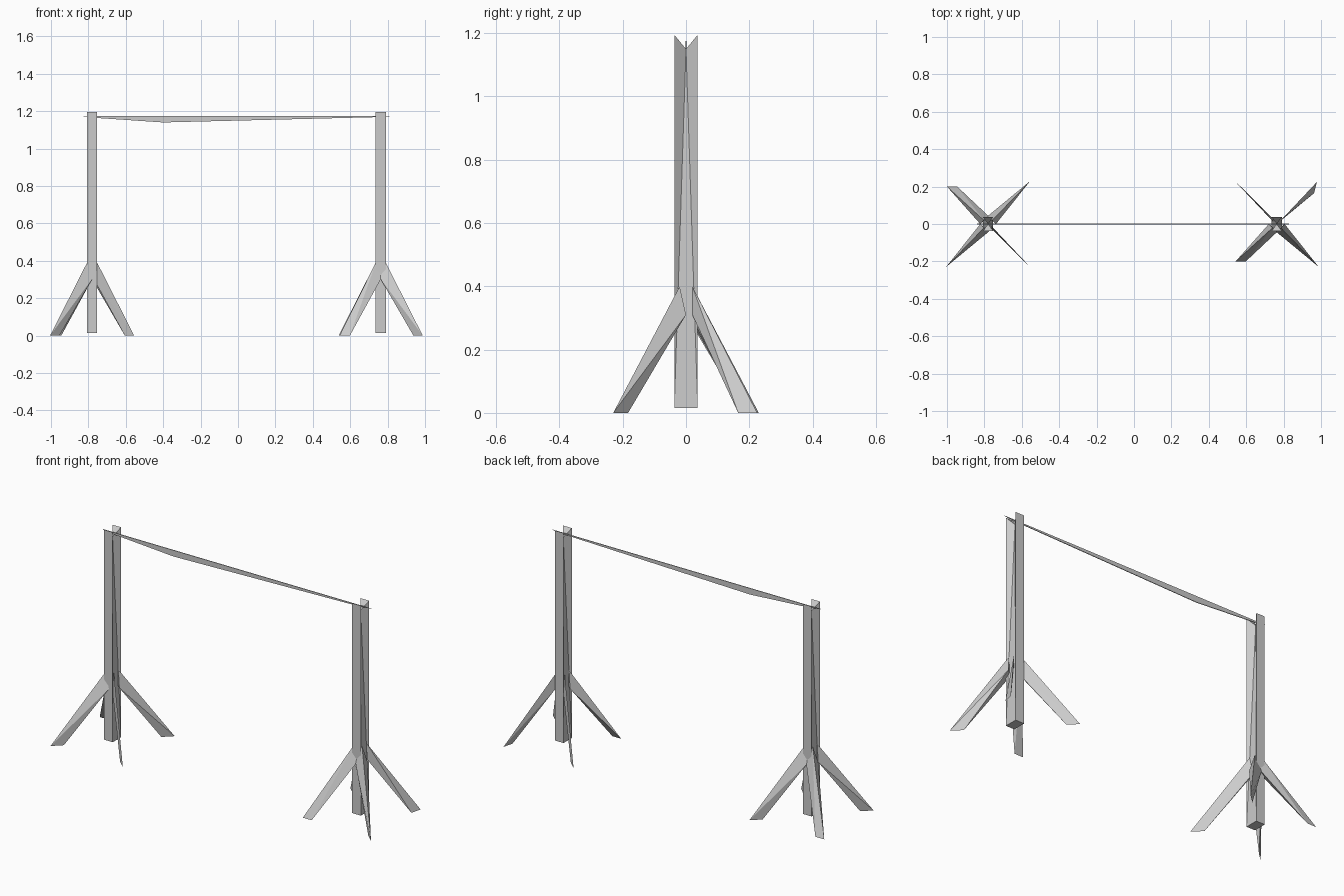
import bpy, bmesh
from mathutils import Vector

cube = bpy.data.objects.get("Cube")
if cube:
    bpy.data.objects.remove(cube, do_unlink=True)

grey = bpy.data.materials.new("light_grey")
grey.use_nodes = True
grey.diffuse_color = (0.6, 0.6, 0.6, 1)
grey.node_tree.nodes["Principled BSDF"].inputs["Base Color"].default_value = (0.6, 0.6, 0.6, 1)


def finish(name, bm):
    bmesh.ops.recalc_face_normals(bm, faces=bm.faces)
    mesh = bpy.data.meshes.new(name)
    bm.to_mesh(mesh)
    bm.free()
    mesh.materials.append(grey)
    bpy.context.collection.objects.link(bpy.data.objects.new(name, mesh))


def hull(name, points):
    bm = bmesh.new()
    for p in points:
        bm.verts.new(p)
    bmesh.ops.convex_hull(bm, input=bm.verts)
    finish(name, bm)


def post(name, cx):
    """Square post whose top and sides fold in to one low centre point."""
    bm = bmesh.new()
    corners = [(-1, -1), (1, -1), (1, 1), (-1, 1)]
    low = [bm.verts.new((cx + 0.027 * x, 0.037 * y, 0.015)) for x, y in corners]
    top = [bm.verts.new((cx + 0.027 * x, 0.037 * y, 1.195)) for x, y in corners]
    notch = bm.verts.new((cx, 0, 1.15))
    bm.faces.new(low)
    for i in range(4):
        j = (i + 1) % 4
        if i % 2 == 0:      # front and back: flat panel and sloping tip
            bm.faces.new((low[i], low[j], top[j], top[i]))
            bm.faces.new((top[i], top[j], notch))
        else:               # sides: creased toward the notch
            bm.faces.new((low[i], notch, top[i]))
            bm.faces.new((low[i], low[j], notch))
            bm.faces.new((low[j], top[j], notch))
    finish(name, bm)


# Brace shapes as offsets from the post, pointing to +x +y
RIDGE = (0.022, 0.02, 0.4)
WIDE = [RIDGE, (-0.005, 0.04, 0.31), (0.042, 0, 0.31)]
THIN = [RIDGE, (0.005, 0.012, 0.31), (0.012, 0.005, 0.31)]
FOOT = [(0.225, 0.23, 0), (0.175, 0.183, 0)]
BRACES = {
    "pointed": WIDE + FOOT,
    "thin": THIN + FOOT,
    "flat": WIDE + [(0.22, 0.2, 0), (0.165, 0.2, 0)],
    "flared": [RIDGE, (0.025, 0.02, 0.31), (0.2, 0.165, 0), (0.215, 0.225, 0)],
}


def brace(name, cx, sx, sy, style):
    hull(name, [Vector((cx + sx * x, sy * y, z)) for x, y, z in BRACES[style]])


# Posts, each with four splayed braces
layout = {
    "right": (-0.78, {(-1, 1): "flat", (-1, -1): "pointed", (1, 1): "pointed", (1, -1): "thin"}),
    "left": (0.763, {(-1, 1): "thin", (-1, -1): "flat", (1, 1): "flared", (1, -1): "pointed"}),
}
for side, (cx, braces) in layout.items():
    post(side + "_post", cx)
    for (sx, sy), style in braces.items():
        end = ("back" if sy > 0 else "front") + ("_left" if sx > 0 else "_right")
        brace(f"{side}_post_{end}_brace", cx, sx, sy, style)

# Sagging line hung between the two notches
line = [(-0.84, 1.175), (0.83, 1.175), (-0.77, 1.165), (-0.4, 1.14), (0.77, 1.169)]
hull("hanging_line", [(x, y, z) for x, z in line for y in (-0.002, 0.002)])
